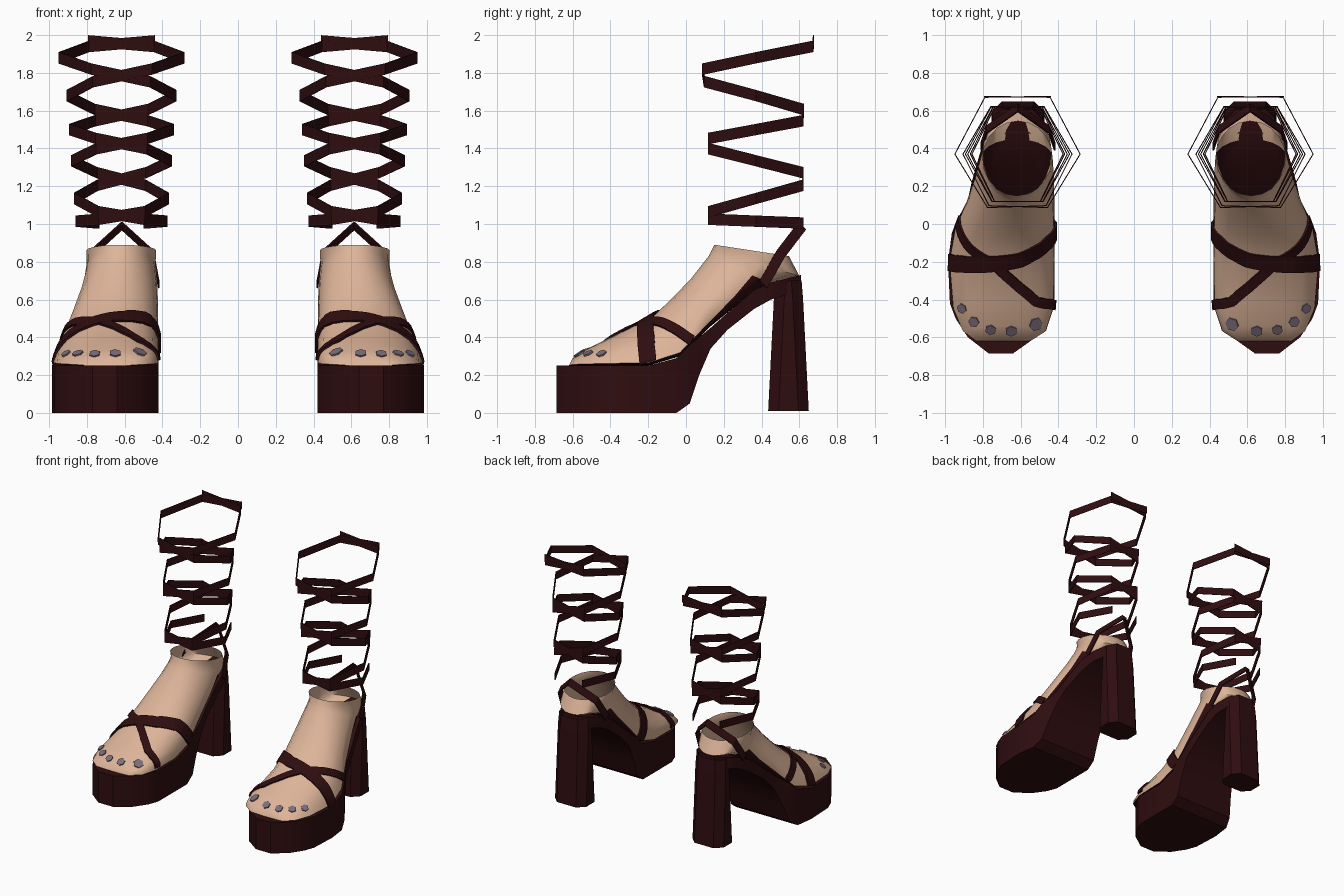
import bpy, bmesh, math
from mathutils import Vector, Matrix
from mathutils.bvhtree import BVHTree

cube = bpy.data.objects.get("Cube")
if cube:
    bpy.data.objects.remove(cube, do_unlink=True)


def material(name, rgb):
    m = bpy.data.materials.new(name)
    m.use_nodes = True
    m.diffuse_color = (*rgb, 1)
    node = next(n for n in m.node_tree.nodes if n.type == 'BSDF_PRINCIPLED')
    node.inputs["Base Color"].default_value = (*rgb, 1)
    return m


LEATHER = material("dark_maroon_leather", (0.028, 0.004, 0.005))
SKIN = material("skin", (0.73, 0.46, 0.32))
POLISH = material("grey_nail_polish", (0.2, 0.155, 0.2))
parts = []


def add_object(name, bm, mats, smooth=None):
    mesh = bpy.data.meshes.new(name)
    bm.to_mesh(mesh)
    for m in mats:
        mesh.materials.append(m)
    ob = bpy.data.objects.new(name, mesh)
    bpy.context.collection.objects.link(ob)
    if smooth:
        bpy.ops.object.select_all(action='DESELECT')
        ob.select_set(True)
        bpy.context.view_layer.objects.active = ob
        bpy.ops.object.shade_smooth_by_angle(angle=math.radians(smooth))
    parts.append(ob)
    return ob


def loft(rings, cap_start=True, cap_end=True, rule=None):
    """Skin closed rings; rule(ring, point) gives a face's material index."""
    bm = bmesh.new()
    loops = [[bm.verts.new(p) for p in ring] for ring in rings]
    n = len(loops[0])
    for i, (a, b) in enumerate(zip(loops, loops[1:])):
        for j in range(n):
            k = (j + 1) % n
            f = bm.faces.new((a[j], a[k], b[k], b[j]))
            f.material_index = rule(i, j) if rule else 0
    if cap_start:
        bm.faces.new(loops[0])
    if cap_end:
        bm.faces.new(loops[-1])
    bmesh.ops.recalc_face_normals(bm, faces=bm.faces)
    return bm


def ribbon(name, edges, thickness):
    bm = bmesh.new()
    rows = [[bm.verts.new(p) for p in e] for e in edges]
    for a, b in zip(rows, rows[1:]):
        bm.faces.new((a[0], a[1], b[1], b[0]))
    ob = add_object(name, bm, [LEATHER])
    mod = ob.modifiers.new("thickness", 'SOLIDIFY')
    mod.thickness = thickness
    mod.offset = 0


# Platform sole: y, inner x, outer x, bottom z, top z
SOLE = [(-.685, .64, .77, 0, .25), (-.6, .52, .88, 0, .25), (-.5, .45, .945, 0, .25),
        (-.42, .42, .975, 0, .25), (-.2, .42, .985, 0, .25), (-.05, .42, .965, 0, .29),
        (.02, .42, .94, .05, .36), (.07, .42, .91, .2, .4), (.13, .42, .88, .34, .45),
        (.22, .43, .86, .44, .53), (.36, .44, .82, .55, .65), (.45, .45, .79, .6, .69),
        (.55, .48, .74, .63, .715), (.61, .54, .68, .66, .73)]
sole = loft([[(a, y, lo), (b, y, lo), (b, y, hi), (a, y, hi)] for y, a, b, lo, hi in SOLE])
add_object("platform_sole", sole, [LEATHER], 30)


# Block heel
def heel_ring(z, half, front, back):
    cx, c = .615, .055
    return [(cx - half + c, front, z), (cx + half - c, front, z),
            (cx + half, front + c, z), (cx + half, back - c, z),
            (cx + half - c, back, z), (cx - half + c, back, z),
            (cx - half, back - c, z), (cx - half, front + c, z)]


heel = loft([heel_ring(.01, .14, .435, .65), heel_ring(.6, .135, .465, .62),
             heel_ring(.7, .13, .48, .612)])
add_object("block_heel", heel, [LEATHER])

# Foot: bottom y z, top y z, inner x, outer x, height of widest point
FOOT = [(-.62, .25, -.6, .29, .55, .84, .1), (-.57, .25, -.54, .33, .47, .91, .1),
        (-.45, .25, -.42, .39, .43, .96, .08), (-.2, .25, -.18, .505, .425, .98, .06),
        (-.03, .3, -.06, .62, .425, .95, .06), (.12, .45, .03, .715, .425, .89, .08),
        (.28, .58, .085, .785, .425, .84, .15), (.45, .685, .12, .83, .43, .81, .3),
        (.6, .725, .135, .86, .435, .8, .45), (.545, .83, .15, .89, .43, .8, .5)]
STEPS = 20


def foot_ring(yb, zb, yt, zt, xi, xo, b):
    ring = []
    for i in range(STEPS):
        a = math.tau * i / STEPS
        s = math.sin(a)
        h = b + (1 - b) * s if s > 0 else b + b * s
        x = (xi + xo) / 2 + (xo - xi) / 2 * math.cos(a)
        x += (.625 - (xi + xo) / 2) * h * .6
        ring.append((x, yb + (yt - yb) * h, zb + (zt - zb) * h))
    return ring


foot = loft([foot_ring(*s) for s in FOOT], cap_end=False,
            rule=lambda i, j: int(j >= STEPS // 2 and i < len(FOOT) - 3))
foot.normal_update()
surface = BVHTree.FromBMesh(foot)
add_object("foot", foot, [SKIN, LEATHER], 60)


def on_foot(p, lift):
    co, normal, _, _ = surface.find_nearest(Vector(p))
    return co + normal * lift, normal


# Crossed straps laid over the foot
def foot_strap(name, path, width):
    path = [Vector(p) for p in path]
    fine = [a.lerp(b, t / 5) for a, b in zip(path, path[1:]) for t in range(5)] + [path[-1]]
    mids = [on_foot(p, .01) for p in fine]
    edges = []
    for i, (p, normal) in enumerate(mids):
        tangent = mids[min(i + 1, len(mids) - 1)][0] - mids[max(i - 1, 0)][0]
        side = tangent.cross(normal).normalized() * width / 2
        edges.append([on_foot(p - side, .01)[0], on_foot(p + side, .01)[0]])
    ribbon(name, edges, .012)


foot_strap("wide_instep_strap", [(.985, -.2, .25), (.93, -.21, .37), (.78, -.21, .47),
                                 (.6, -.19, .51), (.47, -.1, .48), (.42, -.01, .34)], .09)
foot_strap("narrow_cross_strap", [(.94, .04, .38), (.88, -.1, .46), (.74, -.21, .48),
                                  (.52, -.41, .38), (.42, -.43, .28)], .055)

# Toenails as thin hexagonal plates
for i, (x, y, r) in enumerate([(.52, -.53, .038), (.65, -.57, .032), (.76, -.565, .03),
                               (.85, -.52, .03), (.915, -.45, .028)]):
    co, normal = on_foot((x, y, .32), .008)
    bm = bmesh.new()
    bmesh.ops.create_circle(bm, cap_ends=True, segments=6, radius=r)
    spin = normal.to_track_quat('Z', 'Y').to_matrix().to_4x4()
    bm.transform(Matrix.Translation(co) @ spin)
    plate = add_object("toenail_%d" % (i + 1), bm, [POLISH])
    plate.modifiers.new("thickness", 'SOLIDIFY').thickness = .009

# Straps rising from the sole and meeting behind the ankle
for label, s in (("inner", -1), ("outer", 1)):
    edges = []
    for dx, y, z in ((.195, .41, .68), (.165, .5, .84), (0, .615, .99)):
        off = Vector((0, -.02, .02))
        p = Vector((.615 + s * dx, y, z))
        edges.append([p - off, p + off])
    ribbon(label + "_ankle_strap", edges, .008)

# Two mirrored leg laces winding up in hexagonal turns
LEVELS = [1.0, 1.03, 1.24, 1.43, 1.57, 1.79, 1.97]
for label, s in (("first", 1), ("second", -1)):
    edges = []
    for k in range(3 * (len(LEVELS) - 1) + 1):
        angle = math.radians(120 + 60 * k)
        turn = min((k + .5) / 3, len(LEVELS) - 1)
        i = min(int(turn), len(LEVELS) - 2)
        z = LEVELS[i] + (LEVELS[i + 1] - LEVELS[i]) * (turn - i)
        rx = .24 + .05 * (z - 1) / .7 + max(0, z - 1.7) * .16
        ry = .25 + max(0, z - 1.6) * .15
        x = .617 + s * rx * math.cos(angle)
        y = .37 + ry * math.sin(angle) / math.sin(math.pi / 3)
        edges.append([(x, y, z - .03), (x, y, z + .03)])
    ribbon(label + "_leg_lace", edges, .006)

# Mirror everything for the other foot
for ob in list(parts):
    twin = ob.copy()
    twin.data = ob.data.copy()
    twin.data.transform(Matrix.Scale(-1, 4, (1, 0, 0)))
    twin.data.flip_normals()
    bpy.context.collection.objects.link(twin)
    base = ob.name
    ob.name = "left_" + base
    twin.name = "right_" + base
